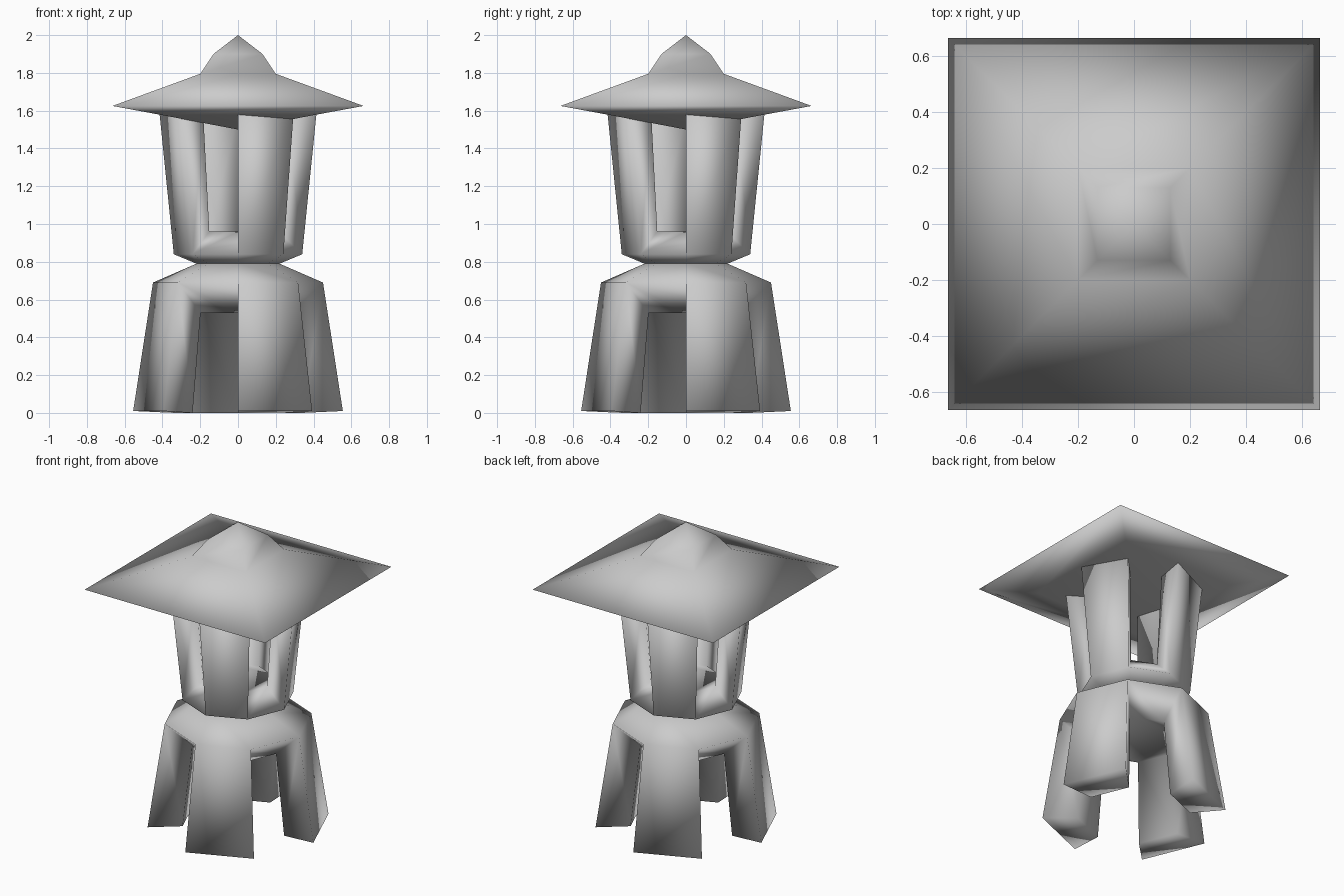
import bpy, bmesh, math

if "Cube" in bpy.data.objects:
    bpy.data.objects.remove(bpy.data.objects["Cube"])

stone = bpy.data.materials.new("grey stone")
stone.diffuse_color = (0.6, 0.6, 0.6, 1)
stone.use_nodes = True
stone.node_tree.nodes["Principled BSDF"].inputs["Base Color"].default_value = stone.diffuse_color


def finish(name, bm):
    bmesh.ops.recalc_face_normals(bm, faces=bm.faces)
    for f in bm.faces:
        f.smooth = True
    me = bpy.data.meshes.new(name)
    bm.to_mesh(me)
    bm.free()
    me.materials.append(stone)
    ob = bpy.data.objects.new(name, me)
    bpy.context.collection.objects.link(ob)
    return ob


def ring(bm, radius, z, sides, start=0.0):
    return [bm.verts.new((radius * math.cos(start + k * math.tau / sides),
                          radius * math.sin(start + k * math.tau / sides), z))
            for k in range(sides)]


def posted_octagon(name, neck, shoulder, foot, inner_shoulder, inner_foot):
    """Octagonal shell whose alternate sides are solid posts; args are (radius, z)."""
    bm = bmesh.new()
    a, b, c, d, e = [ring(bm, r, z, 8) for r, z in
                     (neck, shoulder, foot, inner_shoulder, inner_foot)]
    bm.faces.new(a)
    bm.faces.new(d)
    for k in range(8):
        n = (k + 1) % 8
        bm.faces.new((a[k], a[n], b[n], b[k]))
        if k % 2 == 0:
            # post: outside, end, inside and two flanks
            for p, q in ((b, c), (c, e), (e, d)):
                bm.faces.new((p[k], p[n], q[n], q[k]))
            for i in (k, n):
                bm.faces.new((b[i], c[i], e[i], d[i]))
        else:
            # sloping lintel or sill of the opening
            bm.faces.new((b[k], b[n], d[n], d[k]))
    return finish(name, bm)


# four-legged base
posted_octagon("legged_base", (0.22, 0.79), (0.45, 0.69), (0.555, 0.01),
               (0.28, 0.53), (0.34, 0.0))
# lantern chamber with four posts
posted_octagon("lantern_chamber", (0.22, 0.79), (0.34, 0.84), (0.415, 1.58),
               (0.215, 0.96), (0.26, 1.58))

# square roof with pointed finial and shallow pyramid underside
bm = bmesh.new()
rings = [ring(bm, h * math.sqrt(2), z, 4, math.pi / 4) for h, z in
         ((0.41, 1.578), (0.665, 1.625), (0.2, 1.795), (0.13, 1.9))]
bottom = bm.verts.new((0, 0, 1.5))
top = bm.verts.new((0, 0, 2.0))
for k in range(4):
    n = (k + 1) % 4
    for p, q in zip(rings, rings[1:]):
        bm.faces.new((p[k], p[n], q[n], q[k]))
    bm.faces.new((rings[0][k], rings[0][n], bottom))
    bm.faces.new((rings[-1][k], rings[-1][n], top))
finish("roof", bm)
